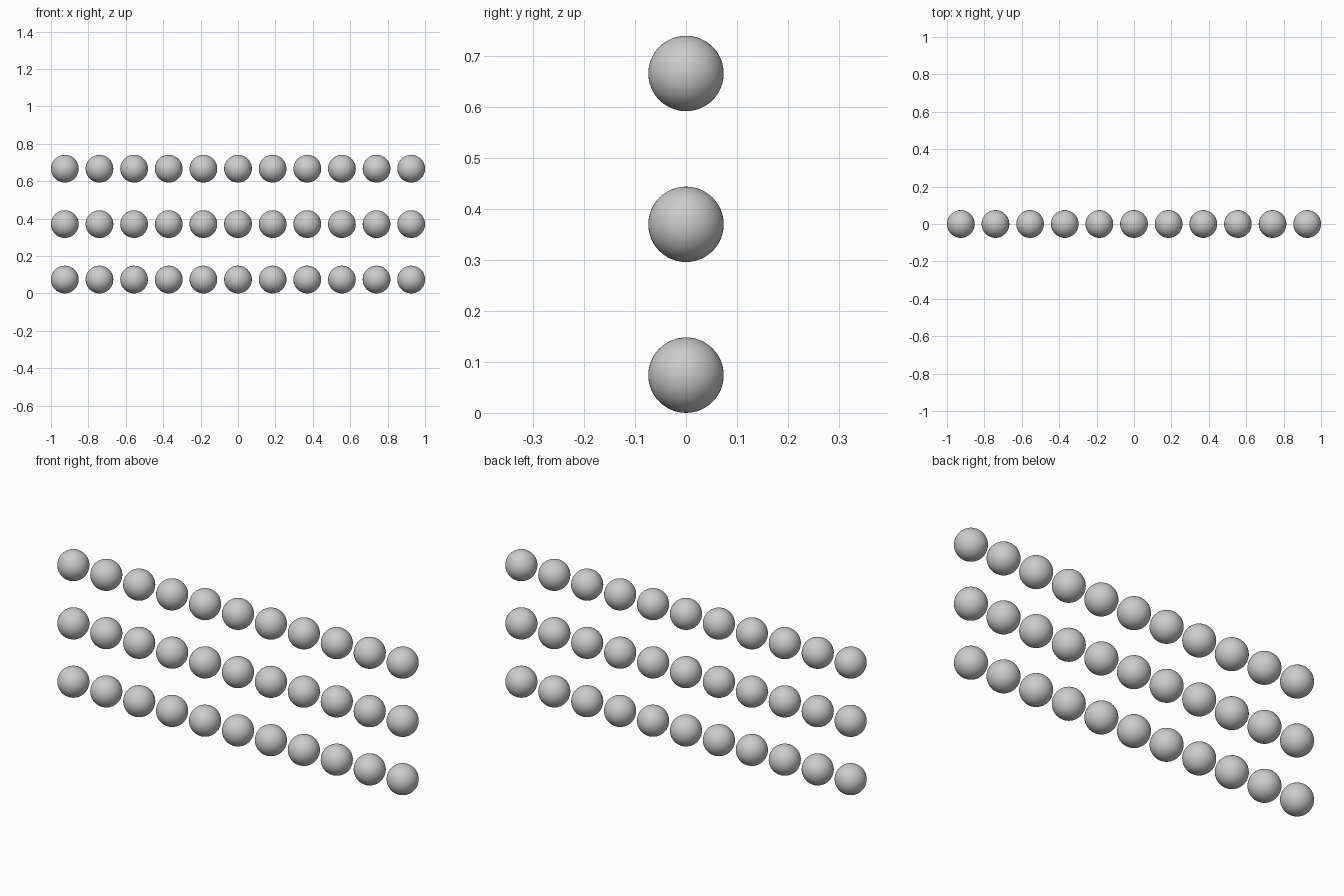
import bpy

# Remove the default cube
cube = bpy.data.objects.get("Cube")
if cube:
    bpy.data.objects.remove(cube, do_unlink=True)

COLUMNS, ROWS = 11, 3
RADIUS = 2 / 27           # eleven balls span two units
STEP_X = RADIUS * 2.5
STEP_Z = RADIUS * 4

# Plain grey finish
grey = bpy.data.materials.new("light_grey")
grey.use_nodes = True
colour = (0.6, 0.6, 0.6, 1)
grey.diffuse_color = colour
grey.node_tree.nodes["Principled BSDF"].inputs["Base Color"].default_value = colour

# One smooth ball, shared by the whole grid
bpy.ops.mesh.primitive_uv_sphere_add(segments=48, ring_count=24, radius=RADIUS)
first = bpy.context.object
bpy.ops.object.shade_smooth()
first.data.name = "ball"
first.data.materials.append(grey)

# Three level rows of balls
for row in range(ROWS):
    for column in range(COLUMNS):
        ball = first
        if row or column:
            ball = bpy.data.objects.new("ball", first.data)
            bpy.context.collection.objects.link(ball)
        ball.name = f"ball_row_{row + 1}_column_{column + 1}"
        ball.location = ((column - (COLUMNS - 1) / 2) * STEP_X, 0,
                         RADIUS + row * STEP_Z)
